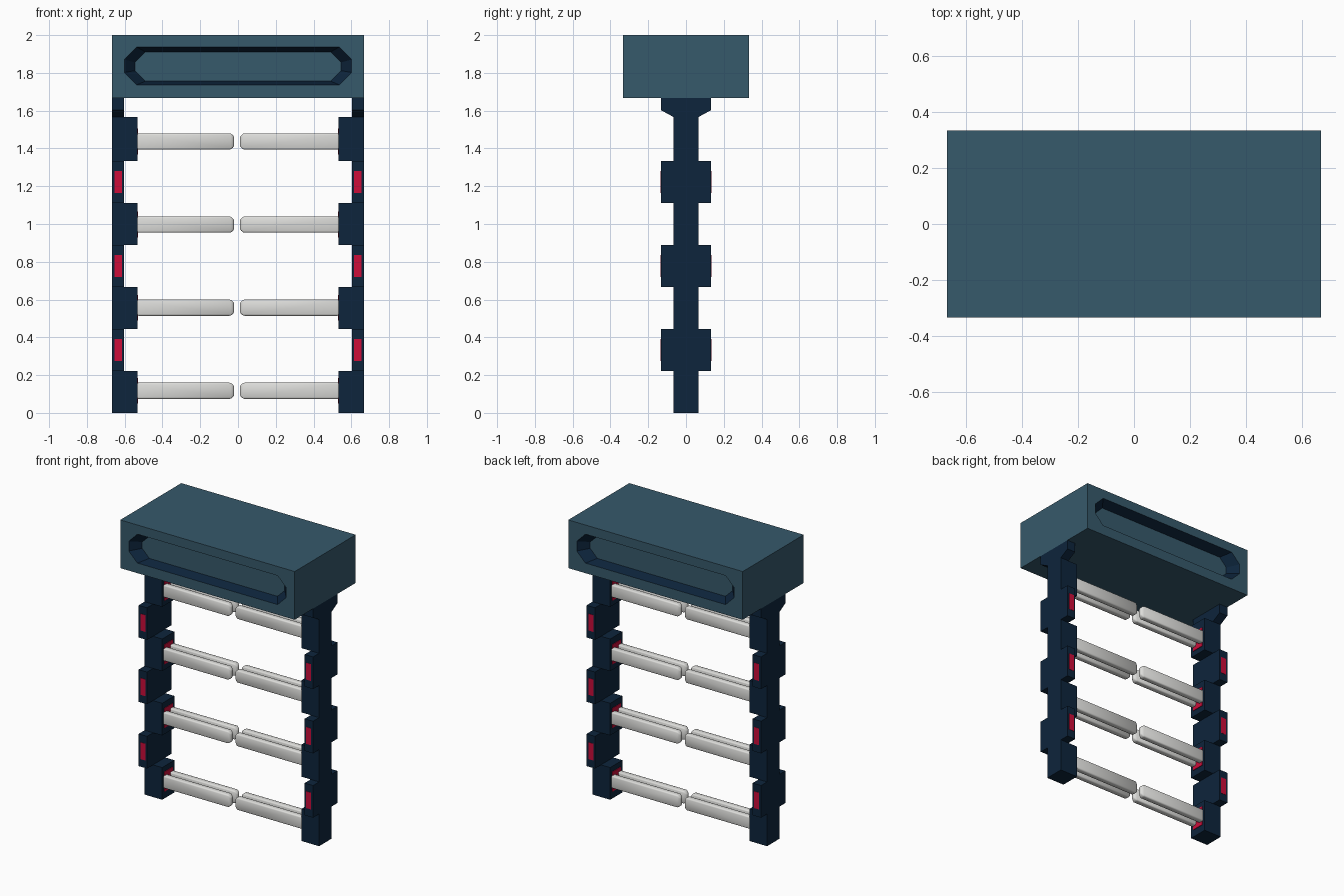
import bpy, bmesh

if "Cube" in bpy.data.objects:
    bpy.data.objects.remove(bpy.data.objects["Cube"])


def material(name, rgb):
    m = bpy.data.materials.new(name)
    m.diffuse_color = (*rgb, 1)
    m.use_nodes = True
    m.node_tree.nodes["Principled BSDF"].inputs["Base Color"].default_value = m.diffuse_color
    return m


TEAL = material("slate teal", (0.037, 0.100, 0.147))
NAVY = material("dark navy", (0.004, 0.018, 0.045))
RED = material("signal red", (0.604, 0.004, 0.042))
PALE = material("pale grey", (0.72, 0.72, 0.70))


def finish(name, bm, *mats):
    bmesh.ops.recalc_face_normals(bm, faces=bm.faces)
    me = bpy.data.meshes.new(name)
    bm.to_mesh(me)
    bm.free()
    for m in mats:
        me.materials.append(m)
    ob = bpy.data.objects.new(name, me)
    bpy.context.collection.objects.link(ob)
    return ob


def loft(name, rings, mat):
    """Closed solid through a list of equal-length point rings."""
    bm = bmesh.new()
    vs = [[bm.verts.new(p) for p in r] for r in rings]
    n = len(vs[0])
    for a, b in zip(vs, vs[1:]):
        for i in range(n):
            j = (i + 1) % n
            bm.faces.new((a[i], a[j], b[j], b[i]))
    bm.faces.new(vs[0])
    bm.faces.new(vs[-1])
    return finish(name, bm, mat)


def box(name, x0, x1, y0, y1, z0, z1, mat):
    return loft(name, [[(x0, y0, z), (x1, y0, z), (x1, y1, z), (x0, y1, z)]
                       for z in (z0, z1)], mat)


def octagon(hx, hz, c):
    return [(-hx, -hz + c), (-hx + c, -hz), (hx - c, -hz), (hx, -hz + c),
            (hx, hz - c), (hx - c, hz), (-hx + c, hz), (-hx, hz - c)]


# Header box with a tapered long recess at the front and back
HX, HY, HZ, ZC, DEPTH = 0.667, 0.333, 0.1665, 1.8335, 0.065
bm = bmesh.new()
corners = {}
for s in (-1, 1):
    rect = [bm.verts.new((x * HX, s * HY, ZC + z * HZ))
            for x, z in ((-1, -1), (1, -1), (1, 1), (-1, 1))]
    rim = [bm.verts.new((x, s * HY, ZC + 0.003 + z)) for x, z in octagon(0.602, 0.1, 0.066)]
    floor = [bm.verts.new((x, s * (HY - DEPTH), ZC + z)) for x, z in octagon(0.545, 0.077, 0.055)]
    for i in range(4):
        bm.faces.new((rect[i], rim[2 * i], rim[2 * i + 1]))
        bm.faces.new((rect[i], rim[2 * i + 1], rim[(2 * i + 2) % 8], rect[(i + 1) % 4]))
    for i in range(8):
        j = (i + 1) % 8
        bm.faces.new((rim[i], rim[j], floor[j], floor[i])).material_index = 1
    bm.faces.new(floor)
    corners[s] = rect
for i in range(4):
    j = (i + 1) % 4
    bm.faces.new((corners[-1][i], corners[-1][j], corners[1][j], corners[1][i]))
finish("header_box", bm, TEAL, NAVY)

STEP = 0.2222
BAR_Z = [0.117 + 0.44 * k for k in range(4)]

for s, side in ((-1, "left"), (1, "right")):
    # Post of alternating inward and sideways blocks
    for k in range(7):
        z0, z1 = k * STEP, (k + 1) * STEP
        if k % 2 == 0:
            if k == 6:
                z1 = 1.567
            box(f"{side}_bar_block", s * 0.533, s * 0.667, -0.067, 0.067, z0, z1, NAVY)
            # Red socket plate behind the bars
            zc = BAR_Z[k // 2]
            box(f"{side}_socket_plate", s * 0.529, s * 0.534, -0.045, 0.045,
                zc - 0.068, zc + 0.068, RED)
        else:
            box(f"{side}_wide_block", s * 0.603, s * 0.667, -0.133, 0.133, z0, z1, NAVY)
            # Red lamps on the front and back
            zc = (z0 + z1) / 2
            for t in (-1, 1):
                box(f"{side}_lamp", s * 0.613, s * 0.653, t * 0.131, t * 0.135,
                    zc - 0.058, zc + 0.058, RED)
    # Flared collar under the header
    loft(f"{side}_collar", [[(s * 0.603, -w, z), (s * 0.667, -w, z),
                             (s * 0.667, w, z), (s * 0.603, w, z)]
                            for w, z in ((0.067, 1.567), (0.133, 1.603), (0.133, 1.667))], NAVY)

    # Paired bars with tapered tips reaching towards the middle
    tip = -0.02 if s < 0 else 0.01
    for zc in BAR_Z:
        for yc in (-0.035, 0.035):
            rings = [[(x, yc + a * hy, zc + b * hz)
                      for a, b in ((-1, -1), (1, -1), (1, 1), (-1, 1))]
                     for x, hy, hz in ((s * 0.535, 0.02, 0.043),
                                       (tip + s * 0.018, 0.02, 0.043),
                                       (tip, 0.011, 0.026))]
            bar = loft(f"{side}_bar", rings, PALE)
            bev = bar.modifiers.new("rounding", 'BEVEL')
            bev.width, bev.segments = 0.008, 2
            for p in bar.data.polygons:
                p.use_smooth = True
